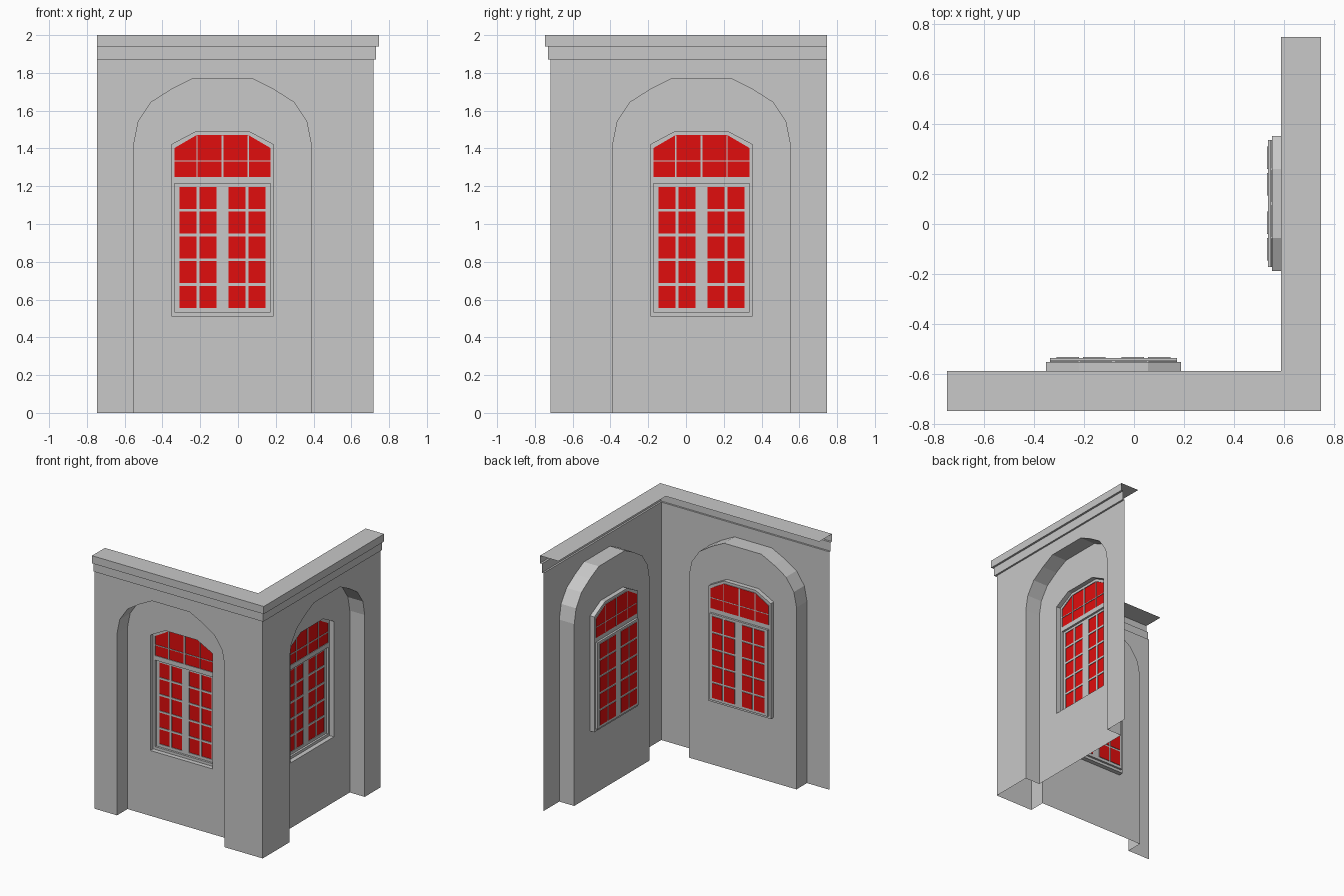
import bpy, bmesh
from mathutils import Matrix, Vector

cube = bpy.data.objects.get("Cube")
if cube:
    bpy.data.objects.remove(cube, do_unlink=True)


def material(name, color):
    m = bpy.data.materials.new(name)
    m.use_nodes = True
    m.diffuse_color = color
    m.node_tree.nodes["Principled BSDF"].inputs["Base Color"].default_value = color
    return m


STONE = material("stone_grey", (0.58, 0.58, 0.58, 1))
GLASS = material("glass_red", (0.75, 0.004, 0.004, 1))

# Depths measured outward from the inner courtyard side
WALL, NICHE, CASING, SASH = 0.717, 0.587, 0.551, 0.535
PANE = 0.005
END = -0.747
MID = -0.082                      # centre line of niche and window
SWAP = Matrix(((0, -1, 0, 0), (-1, 0, 0, 0), (0, 0, 1, 0), (0, 0, 0, 1)))


def finish(bm, name):
    """Make the front part and its twin on the right wing."""
    bmesh.ops.remove_doubles(bm, verts=bm.verts, dist=0.0001)
    mesh = bpy.data.meshes.new(name)
    bm.to_mesh(mesh)
    bm.free()
    mesh.materials.append(STONE)
    mesh.materials.append(GLASS)
    twin = mesh.copy()
    twin.transform(SWAP)
    twin.flip_normals()
    for side, data in (("front", mesh), ("right", twin)):
        ob = bpy.data.objects.new(side + "_" + name, data)
        bpy.context.collection.objects.link(ob)


def face(bm, pts, toward, mat=0):
    f = bm.faces.new([bm.verts.new(p) for p in pts])
    f.material_index = mat
    f.normal_update()
    if f.normal.dot(Vector(toward) - f.calc_center_median()) < 0:
        f.normal_flip()


def flat(bm, loop, depth, mat=0):
    face(bm, [(u, -depth, z) for u, z in loop], (MID, -9, 1), mat)


def flat_with_holes(bm, loops, depth):
    edges = []
    for loop in loops:
        vs = [bm.verts.new((u, -depth, z)) for u, z in loop]
        edges += [bm.edges.new((a, b)) for a, b in zip(vs, vs[1:] + vs[:1])]
    res = bmesh.ops.triangle_fill(bm, use_beauty=True, edges=edges, normal=(0, -1, 0))
    for f in res["geom"]:
        if isinstance(f, bmesh.types.BMFace):
            f.normal_update()
            if f.normal.y > 0:
                f.normal_flip()


def reveal(bm, loop, d0, d1, closed=True):
    """Side faces of an opening, looking at its middle."""
    cu = sum(p[0] for p in loop) / len(loop)
    cz = sum(p[1] for p in loop) / len(loop)
    nxt = loop[1:] + loop[:1] if closed else loop[1:]
    for (u, z), (v, w) in zip(loop, nxt):
        face(bm, [(u, -d0, z), (v, -d0, w), (v, -d1, w), (u, -d1, z)],
             (cu, -(d0 + d1) / 2, cz))


def rect(u0, u1, z0, z1):
    return [(u0, z0), (u0, z1), (u1, z1), (u1, z0)]


def symmetric(half):
    """Left half of an outline, mirrored about the centre line."""
    pts = [(MID - w, z) for w, z in half]
    return pts + [(MID + w, z) for w, z in reversed(half)]


arch = symmetric([(0.468, 0), (0.468, 1.43), (0.445, 1.545), (0.377, 1.645),
                  (0.272, 1.712), (0.162, 1.767)])
window = symmetric([(0.27, 0.513), (0.27, 1.42), (0.138, 1.49)])
fanlight = symmetric([(0.253, 1.25), (0.253, 1.403), (0.138, 1.47)])
casement = rect(MID - 0.253, MID + 0.253, 0.534, 1.214)

# Wall sheet with the arch cut out
bm = bmesh.new()
flat(bm, [(END, 0), (END, 1.87), (WALL, 1.87), (WALL, 0)] + arch[::-1], WALL)
finish(bm, "wall")

# Arched niche with the window opening in its back
bm = bmesh.new()
reveal(bm, arch, WALL, NICHE, closed=False)
flat_with_holes(bm, [arch, window], NICHE)
finish(bm, "niche")

# Window casing
bm = bmesh.new()
reveal(bm, window, NICHE, CASING)
flat_with_holes(bm, [window, fanlight, casement], CASING)
reveal(bm, casement, CASING, SASH)
reveal(bm, fanlight, CASING, CASING - PANE)
finish(bm, "window_casing")

# Upper light: one sheet of glass behind thin bars
bm = bmesh.new()
flat(bm, fanlight, CASING - PANE, 1)
finish(bm, "upper_glass")

bm = bmesh.new()
bars = [(MID + o - w, MID + o + w, 1.25, 1.469)
        for o, w in ((-0.136, 0.003), (0, 0.006), (0.136, 0.003))]
bars.append((MID - 0.253, MID + 0.253, 1.33, 1.336))
for u0, u1, z0, z1 in bars:
    res = bmesh.ops.create_cube(bm, size=1)
    bmesh.ops.scale(bm, vec=(u1 - u0, 0.006, z1 - z0), verts=res["verts"])
    bmesh.ops.translate(bm, vec=((u0 + u1) / 2, -CASING + 0.0032, (z0 + z1) / 2),
                        verts=res["verts"])
finish(bm, "upper_glazing_bars")

# Casement sash: a grid whose odd cells are sunken panes
us = [MID + s for s in (-0.253, -0.228, -0.138, -0.122, -0.032,
                        0.032, 0.122, 0.138, 0.228, 0.253)]
zs = [0.534]
for row in range(5):
    zs += [0.556 + row * 0.131, 0.672 + row * 0.131]
zs.append(1.214)
bm = bmesh.new()
for i in range(len(us) - 1):
    for j in range(len(zs) - 1):
        cell = rect(us[i], us[i + 1], zs[j], zs[j + 1])
        if i % 2 and j % 2:
            reveal(bm, cell, SASH, SASH - PANE)
            flat(bm, cell, SASH - PANE, 1)
        else:
            flat(bm, cell, SASH)
finish(bm, "casement_sash")

# Stepped cornice with a mitred corner and a flat coping
profile = [(WALL, 1.87), (0.731, 1.87), (0.731, 1.94), (0.747, 1.94),
           (0.747, 2.0), (NICHE, 2.0)]
views = [(0, -0.72, -9), (0, -9, 1.9), (0, -0.74, -9), (0, -9, 1.97), (0, -0.66, 9)]
bm = bmesh.new()
for (d0, z0), (d1, z1), toward in zip(profile, profile[1:], views):
    face(bm, [(END, -d0, z0), (d0, -d0, z0), (d1, -d1, z1), (END, -d1, z1)], toward)
finish(bm, "cornice")
